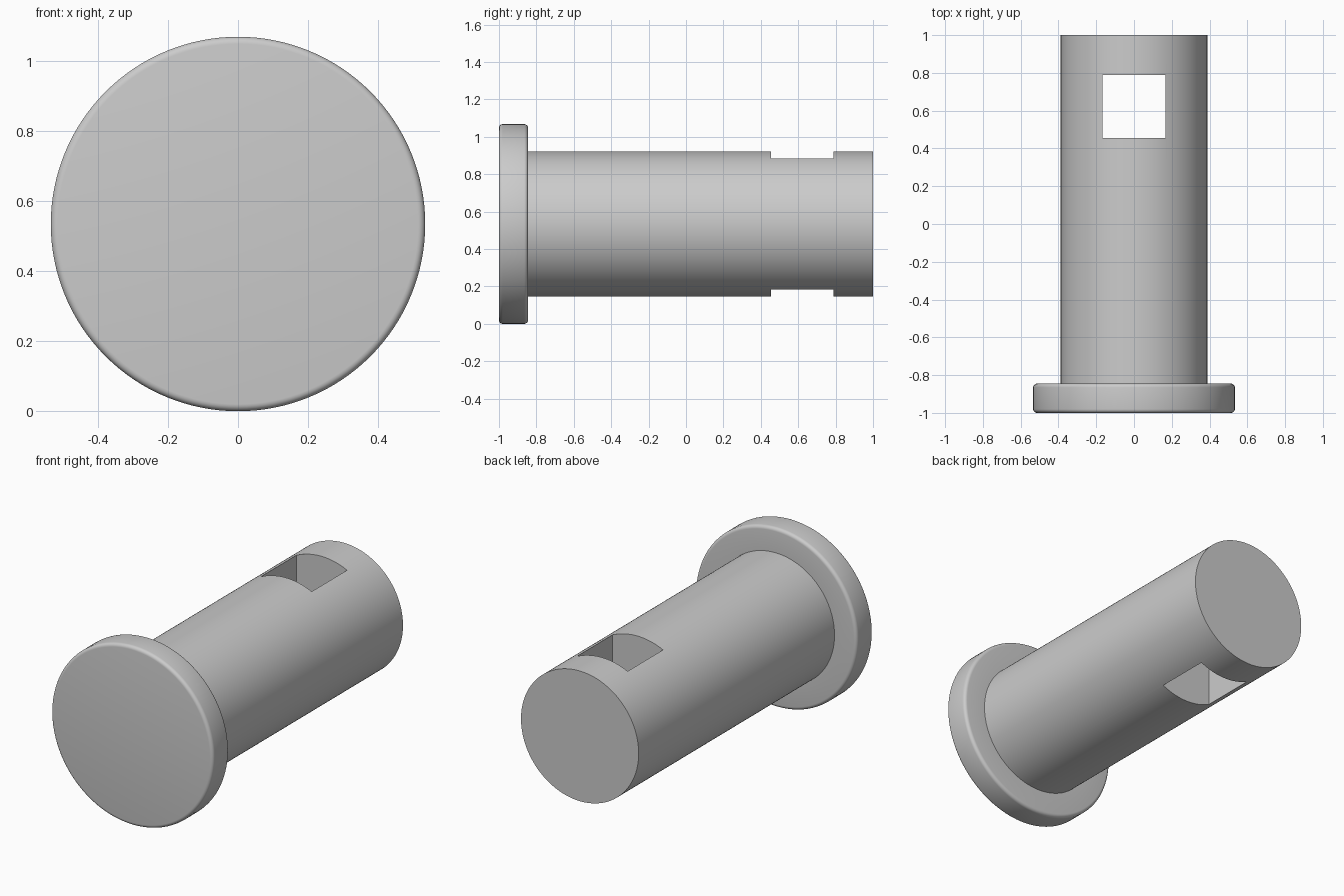
import bpy
import bmesh
from math import sin, cos, pi, radians

if "Cube" in bpy.data.objects:
    bpy.data.objects.remove(bpy.data.objects["Cube"])

HEAD_R, SHANK_R = 0.534, 0.388
FRONT, SHOULDER, BACK = -1.0, -0.845, 1.0
FILLET, SIDES, STEPS = 0.02, 128, 5

steel = bpy.data.materials.new("steel_grey")
steel.use_nodes = True
colour = (0.6, 0.6, 0.6, 1)
steel.diffuse_color = colour
steel.node_tree.nodes["Principled BSDF"].inputs["Base Color"].default_value = colour


def rounded(y, start):
    """Quarter-round points (radius, y) on the head rim."""
    points = []
    for i in range(STEPS + 1):
        a = start + pi / 2 * i / STEPS
        points.append((HEAD_R - FILLET + FILLET * cos(a), y + FILLET * sin(a)))
    return points


# Headed pin: one profile revolved about the y axis
profile = rounded(FRONT + FILLET, -pi / 2) + rounded(SHOULDER - FILLET, 0)
profile += [(SHANK_R, SHOULDER), (SHANK_R, BACK)]
bm = bmesh.new()
rings = []
for r, y in profile:
    angles = [2 * pi * i / SIDES for i in range(SIDES)]
    rings.append([bm.verts.new((r * cos(a), y, HEAD_R + r * sin(a))) for a in angles])
for a, b in zip(rings, rings[1:]):
    for i in range(SIDES):
        j = (i + 1) % SIDES
        bm.faces.new((a[i], a[j], b[j], b[i]))
bm.faces.new(rings[0])
bm.faces.new(rings[-1])
bmesh.ops.recalc_face_normals(bm, faces=bm.faces)
mesh = bpy.data.meshes.new("headed_pin")
bm.to_mesh(mesh)
bm.free()
pin = bpy.data.objects.new("headed_pin", mesh)
bpy.context.collection.objects.link(pin)
mesh.materials.append(steel)

# Square slot straight through the shank
bpy.ops.mesh.primitive_cube_add(size=1, location=(0, 0.622, HEAD_R))
cutter = bpy.context.object
cutter.name = "slot_cutter"
cutter.scale = (0.334, 0.334, 1.2)
cutter.hide_render = True
cutter.data.materials.append(steel)

bpy.ops.object.select_all(action="DESELECT")
bpy.context.view_layer.objects.active = pin
pin.select_set(True)
cut = pin.modifiers.new("slot", "BOOLEAN")
cut.operation = "DIFFERENCE"
cut.solver = "EXACT"
cut.object = cutter
bpy.ops.object.modifier_apply(modifier=cut.name)
bpy.data.objects.remove(cutter)
bpy.ops.object.shade_smooth_by_angle(angle=radians(30))
